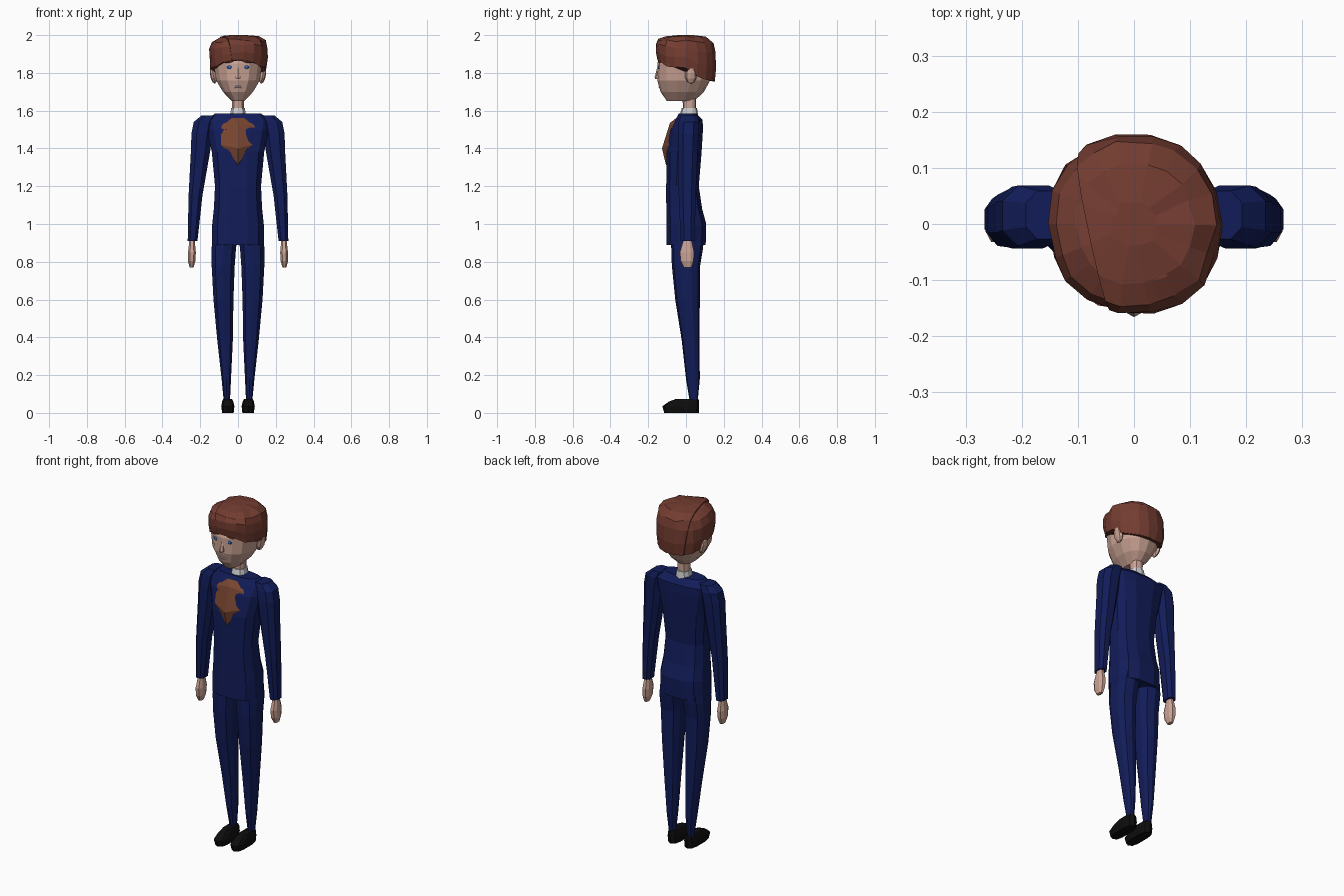
import bpy, bmesh, math, random
from mathutils import Vector, Matrix

if "Cube" in bpy.data.objects:
    bpy.data.objects.remove(bpy.data.objects["Cube"])

random.seed(4)


def mat(name, rgb):
    m = bpy.data.materials.new(name)
    m.diffuse_color = (*rgb, 1)
    m.use_nodes = True
    m.node_tree.nodes["Principled BSDF"].inputs["Base Color"].default_value = m.diffuse_color
    return m


NAVY = mat("navy_cloth", (0.006, 0.012, 0.10))
HAIR = mat("auburn", (0.17, 0.045, 0.03))
SHIRT = mat("rust_shirt", (0.19, 0.06, 0.03))
SKIN = mat("skin", (0.60, 0.37, 0.30))
LIP = mat("lip", (0.62, 0.45, 0.42))
BLACK = mat("black_leather", (0.004, 0.004, 0.004))
WHITE = mat("white_collar", (0.75, 0.75, 0.72))
BLUE = mat("blue_eye", (0.03, 0.17, 0.6))


def finish(bm, name, material, mirror=False):
    bmesh.ops.recalc_face_normals(bm, faces=bm.faces)
    me = bpy.data.meshes.new(name)
    bm.to_mesh(me)
    bm.free()
    me.materials.append(material)
    ob = bpy.data.objects.new(name, me)
    bpy.context.collection.objects.link(ob)
    if mirror:
        ob.modifiers.new("mirror", 'MIRROR').use_mirror_merge = False
    return ob


def spow(v, p):
    return math.copysign(abs(v) ** p, v)


def skin_rings(rings):
    """Bridge rings of points and cap both ends."""
    bm = bmesh.new()
    vr = [[bm.verts.new(p) for p in r] for r in rings]
    n = len(vr[0])
    for a, b in zip(vr, vr[1:]):
        for i in range(n):
            j = (i + 1) % n
            bm.faces.new((a[i], a[j], b[j], b[i]))
    bm.faces.new(vr[0])
    bm.faces.new(vr[-1])
    return bm


def loft(name, material, sections, n=10, p=0.8, mirror=False):
    """Sections are (z, x0, x1, y0, y1)."""
    rings = []
    for z, x0, x1, y0, y1 in sections:
        ring = []
        for i in range(n):
            a = 2 * math.pi * (i + 0.5) / n
            ring.append(((x0 + x1) / 2 + (x1 - x0) / 2 * spow(math.cos(a), p),
                         (y0 + y1) / 2 + (y1 - y0) / 2 * spow(math.sin(a), p), z))
        rings.append(ring)
    return finish(skin_rings(rings), name, material, mirror)


def sym(sections):
    return [(z, -w, w, y0, y1) for z, w, y0, y1 in sections]


def ball(name, material, loc, size, seg=8, rings=5, rot=0.0, mirror=False):
    bm = bmesh.new()
    bmesh.ops.create_uvsphere(bm, u_segments=seg, v_segments=rings, radius=1)
    m = Matrix.Translation(loc) @ Matrix.Rotation(rot, 4, 'Y') @ Matrix.Diagonal((*size, 1))
    bmesh.ops.transform(bm, matrix=m, verts=bm.verts)
    return finish(bm, name, material, mirror)


# Jacket body
loft("jacket", NAVY, sym([
    (0.89, 0.142, -0.107, 0.107), (1.00, 0.14, -0.107, 0.11), (1.08, 0.131, -0.107, 0.088),
    (1.20, 0.125, -0.107, 0.070), (1.38, 0.142, -0.105, 0.085), (1.50, 0.168, -0.085, 0.092),
    (1.55, 0.175, -0.058, 0.09), (1.585, 0.125, -0.04, 0.055)]), n=12, p=0.75)

# Sleeves and hands
loft("sleeve", NAVY, [
    (0.91, 0.213, 0.268, -0.03, 0.047), (1.15, 0.186, 0.264, -0.042, 0.055),
    (1.38, 0.145, 0.253, -0.045, 0.065), (1.48, 0.13, 0.25, -0.047, 0.07),
    (1.54, 0.12, 0.238, -0.042, 0.072), (1.575, 0.11, 0.195, -0.03, 0.062)],
    n=8, mirror=True)
loft("hand", SKIN, [
    (0.77, 0.235, 0.257, -0.012, 0.03), (0.805, 0.224, 0.266, -0.03, 0.042),
    (0.85, 0.222, 0.266, -0.035, 0.046), (0.915, 0.228, 0.258, -0.015, 0.03)],
    n=8, mirror=True)

# Trousers and shoes
loft("trouser_leg", NAVY, [
    (0.06, 0.042, 0.076, 0.02, 0.062), (0.18, 0.036, 0.088, 0.0, 0.073),
    (0.38, 0.026, 0.111, -0.022, 0.072), (0.60, 0.022, 0.132, -0.057, 0.073),
    (0.78, 0.015, 0.142, -0.075, 0.075), (0.87, 0.008, 0.143, -0.078, 0.09),
    (0.93, 0.0, 0.135, -0.08, 0.095)], n=10, mirror=True)
loft("shoe", BLACK, [
    (0.0, 0.022, 0.085, -0.115, 0.068), (0.035, 0.018, 0.09, -0.125, 0.07),
    (0.06, 0.024, 0.085, -0.09, 0.07), (0.073, 0.03, 0.08, -0.055, 0.066)],
    n=10, p=0.65, mirror=True)

# Shirt front: a faceted kite standing proud of the jacket
bm = bmesh.new()
outline = [(0, -0.085, 1.27), (0.082, -0.088, 1.42), (0.088, -0.07, 1.52),
           (0.04, -0.04, 1.57), (-0.04, -0.04, 1.57), (-0.088, -0.07, 1.52),
           (-0.09, -0.088, 1.42)]
rim = [bm.verts.new(p) for p in outline]
tops = [bm.verts.new(p) for p in ((0, -0.108, 1.32), (0, -0.127, 1.40), (0, -0.085, 1.535))]
low, mid, top = tops
for f in ((rim[0], rim[1], low), (rim[1], mid, low), (rim[1], rim[2], top, mid),
          (rim[2], rim[3], top), (rim[3], rim[4], top), (rim[4], rim[5], top),
          (rim[5], rim[6], mid, top), (rim[6], low, mid), (rim[6], rim[0], low)):
    bm.faces.new(f)
bm.faces.new(rim)
finish(bm, "shirt_front", SHIRT)

# Collar, neck and head
loft("collar", WHITE, sym([(1.57, 0.045, -0.035, 0.065), (1.615, 0.037, -0.022, 0.058)]))
loft("neck", SKIN, sym([(1.58, 0.031, -0.015, 0.052), (1.72, 0.034, -0.02, 0.055)]))
loft("head", SKIN, sym([
    (1.652, 0.035, -0.102, 0.045), (1.70, 0.082, -0.135, 0.095), (1.76, 0.118, -0.152, 0.128),
    (1.85, 0.132, -0.152, 0.135), (1.93, 0.115, -0.125, 0.12)]), n=14, p=0.9)

# Ears and face
ball("ear", SKIN, (0.131, 0.026, 1.788), (0.017, 0.032, 0.046), rot=0.2, mirror=True)
ball("eye", BLUE, (0.045, -0.14, 1.83), (0.013, 0.009, 0.011), mirror=True)
ball("eyebrow", HAIR, (0.048, -0.139, 1.858), (0.025, 0.009, 0.005), rot=0.12, mirror=True)
loft("nose", SKIN, sym([(1.768, 0.014, -0.164, -0.13), (1.778, 0.015, -0.166, -0.13),
                        (1.83, 0.005, -0.152, -0.13)]), n=6)
ball("mouth", LIP, (0, -0.138, 1.725), (0.027, 0.008, 0.006))

# Hair cap: bottom edge follows the fringe, temples and nape
N = 18
profile = [(0.0, 0.96), (0.3, 1.0), (0.62, 1.0), (0.82, 0.92), (0.95, 0.68), (1.0, 0.25)]


def hairline(s):
    pts = [(-1, 1.868), (-0.85, 1.86), (-0.7, 1.838), (0.1, 1.825), (0.4, 1.775), (1, 1.755)]
    for (a, za), (b, zb) in zip(pts, pts[1:]):
        if s <= b:
            return za + (zb - za) * (s - a) / (b - a)
    return pts[-1][1]


def hair_shell(scale):
    rings = []
    for k, (t, r) in enumerate(profile):
        ring = []
        for i in range(N):
            a = 2 * math.pi * i / N
            s, c = math.sin(a), math.cos(a)
            z0 = hairline(s)
            j = random.uniform(-0.005, 0.005)
            ring.append((0.155 * r * spow(c, 0.92) + j, 0.16 * r * spow(s, 0.92) - j * 0.5,
                         z0 + (2.0 - z0) * t + (j if 0 < k < 5 else 0)))
        rings.append(ring)
    bm = skin_rings(rings)
    for v in bm.verts:
        v.co = Vector((v.co.x * scale, v.co.y * scale, 2.0 + (v.co.z - 2.0) * scale - (1 - scale) * 0.3))
    return bm


finish(hair_shell(0.975), "hair_under_layer", HAIR)

# Swept upper layer, cut along the side parting
bm = hair_shell(1.0)
bmesh.ops.bisect_plane(bm, geom=bm.verts[:] + bm.edges[:] + bm.faces[:],
                       plane_co=(-0.07, 0, 1.9), plane_no=Vector((1, 0.22, 0.15)).normalized(),
                       clear_inner=True)
bmesh.ops.holes_fill(bm, edges=[e for e in bm.edges if e.is_boundary], sides=0)
finish(bm, "hair_swept_layer", HAIR)
